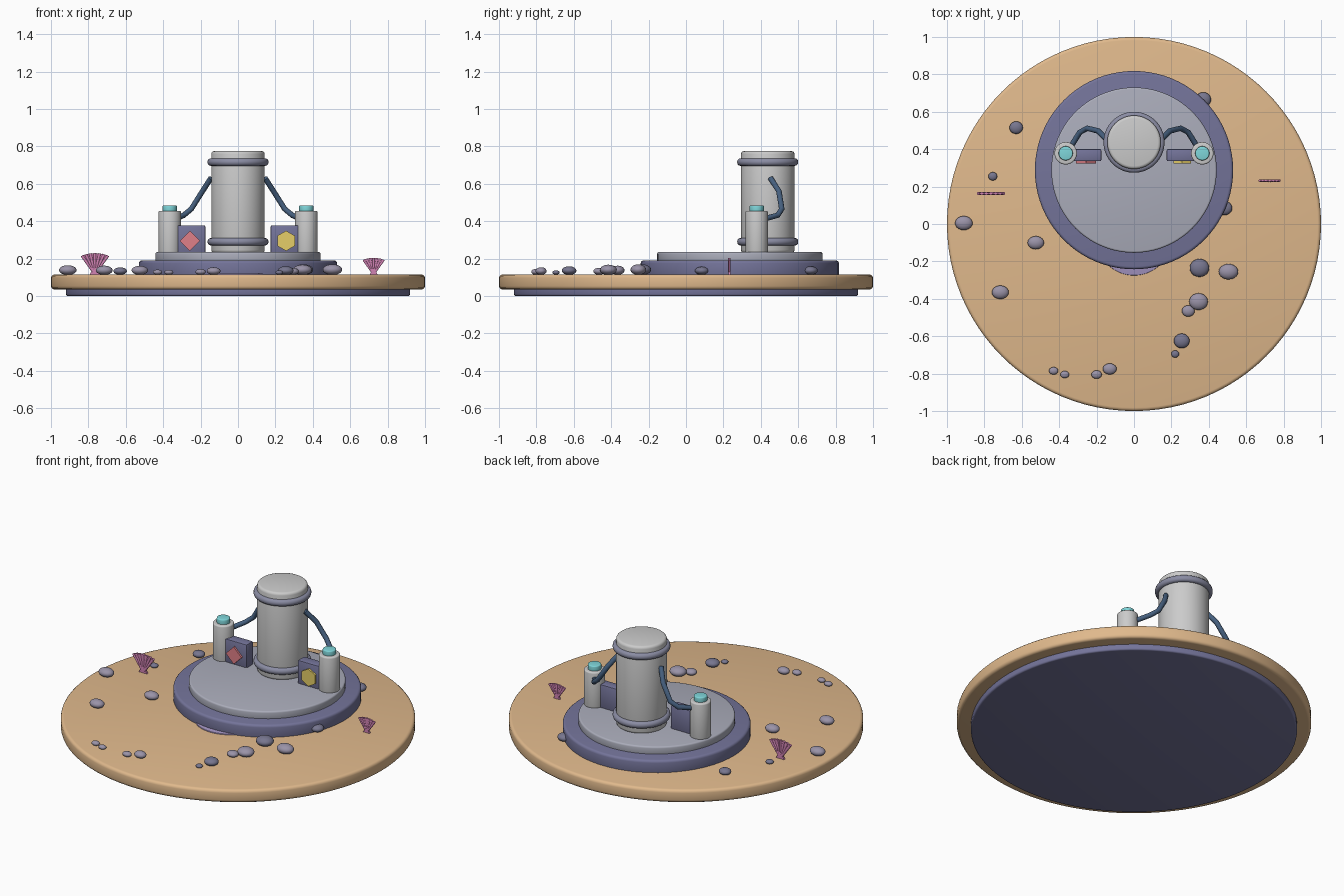
import bpy, bmesh, math
from mathutils import Vector

if "Cube" in bpy.data.objects:
    bpy.data.objects.remove(bpy.data.objects["Cube"])


def mat(name, hexa):
    def lin(v):
        return v / 12.92 if v < 0.04 else ((v + 0.055) / 1.055) ** 2.4
    m = bpy.data.materials.new(name)
    m.diffuse_color = [lin(int(hexa[i:i + 2], 16) / 255) for i in (0, 2, 4)] + [1]
    m.use_nodes = True
    m.node_tree.nodes["Principled BSDF"].inputs["Base Color"].default_value = m.diffuse_color
    return m


SAND = mat("sand", "E0B98C")
SLATE = mat("slate", "74749A")
STONE = mat("pale_stone", "ABADBB")
BAND = mat("band", "8A8CA3")
TEAL = mat("teal", "7FD6DA")
PIPE = mat("pipe_blue", "46607F")
CORAL = mat("coral", "E08088")
YELLOW = mat("yellow", "E6CE68")
PINK = mat("pink", "D283B4")
LILAC = mat("lilac", "A596C4")
PEB_A = mat("pebble_dark", "77768F")
PEB_B = mat("pebble_light", "9A93A8")


def finish(name, bm, material=None, loc=(0, 0, 0), smooth=True):
    bmesh.ops.recalc_face_normals(bm, faces=bm.faces)
    me = bpy.data.meshes.new(name)
    bm.to_mesh(me)
    bm.free()
    ob = bpy.data.objects.new(name, me)
    bpy.context.collection.objects.link(ob)
    ob.location = loc
    if material:
        me.materials.append(material)
    if smooth:
        bpy.ops.object.select_all(action='DESELECT')
        ob.select_set(True)
        bpy.context.view_layer.objects.active = ob
        bpy.ops.object.shade_smooth_by_angle(angle=math.radians(35))
    return ob


def disc(name, r, z0, z1, xy, material=None, bevel=0.01, n=64):
    """Upright cylinder with rounded rims."""
    bm = bmesh.new()
    bmesh.ops.create_cone(bm, cap_ends=True, segments=n, radius1=r, radius2=r, depth=z1 - z0)
    if bevel:
        rims = [e for e in bm.edges if abs(e.verts[0].co.z - e.verts[1].co.z) < 1e-5]
        bmesh.ops.bevel(bm, geom=rims, offset=bevel, segments=3, profile=0.5, affect='EDGES')
    return finish(name, bm, material, (xy[0], xy[1], (z0 + z1) / 2))


def slab(name, pts, depth, material, loc):
    """Outline in the xz plane, extruded along y and centred."""
    bm = bmesh.new()
    f = bm.faces.new([bm.verts.new((x, -depth / 2, z)) for x, z in pts])
    ext = bmesh.ops.extrude_face_region(bm, geom=[f])['geom']
    bmesh.ops.translate(bm, vec=(0, depth, 0), verts=[v for v in ext if isinstance(v, bmesh.types.BMVert)])
    return finish(name, bm, material, loc, smooth=False)


def tube(name, pts, r, material):
    cu = bpy.data.curves.new(name, 'CURVE')
    cu.dimensions = '3D'
    cu.bevel_depth = r
    cu.bevel_resolution = 3
    cu.use_fill_caps = True
    sp = cu.splines.new('POLY')
    sp.points.add(len(pts) - 1)
    for p, co in zip(sp.points, pts):
        p.co = (*co, 1)
    ob = bpy.data.objects.new(name, cu)
    bpy.context.collection.objects.link(ob)
    cu.materials.append(material)


# Round island base
disc("base_underside", 0.92, 0.0, 0.05, (0, 0), SLATE, 0.01, 96)
disc("sand_disc", 1.0, 0.035, 0.115, (0, 0), SAND, 0.018, 96)

# Stepped plinth and low front step
P = (0, 0.288)
disc("plinth_lower", 0.53, 0.10, 0.19, P, SLATE, 0.015, 80)
disc("plinth_upper", 0.442, 0.18, 0.235, P, STONE, 0.01, 80)
disc("front_step", 0.2, 0.09, 0.121, (0, -0.075), LILAC, 0.003)

# Central column with two bands
C = (0, 0.437)
disc("column", 0.143, 0.23, 0.775, C, None, 0.016)
for i, z in enumerate((0.29, 0.716)):
    disc(f"column_band_{i}", 0.163, z - 0.02, z + 0.02, C, BAND, 0.0175)

# Side posts, panels, emblems and pipes
for side, s in (("left", -1), ("right", 1)):
    disc(f"post_{side}", 0.06, 0.23, 0.455, (s * 0.365, 0.378), None, 0.008, 40)
    disc(f"post_light_{side}", 0.038, 0.445, 0.485, (s * 0.365, 0.378), TEAL, 0.006, 32)
    bm = bmesh.new()
    bmesh.ops.create_cube(bm, size=1)
    bmesh.ops.scale(bm, vec=(0.15, 0.065, 0.15), verts=bm.verts)
    bmesh.ops.bevel(bm, geom=bm.edges[:], offset=0.007, segments=2, profile=0.5, affect='EDGES')
    finish(f"panel_{side}", bm, SLATE, (s * 0.25, 0.368, 0.303))
    n = 4 if s < 0 else 6
    pts = [(0.054 * math.sin(k * math.tau / n), 0.054 * math.cos(k * math.tau / n)) for k in range(n)]
    slab(f"emblem_{side}", pts, 0.02, CORAL if s < 0 else YELLOW, (s * 0.257, 0.334, 0.295))
    path = [(0.145, 0.452, 0.63), (0.19, 0.497, 0.56), (0.25, 0.512, 0.465),
            (0.29, 0.49, 0.432), (0.34, 0.41, 0.41)]
    tube(f"pipe_{side}", [(s * x, y, z) for x, y, z in path], 0.015, PIPE)

# Ribbed fan shells standing in the sand
for name, x, y, k in (("left", -0.765, 0.163, 1.0), ("right", 0.725, 0.232, 0.78)):
    loc = (x, y, 0.115)
    angs = [math.radians(a) for a in range(-42, 43, 14)]
    tips = [(0.118 * k * math.sin(a) * 0.88, 0.012 * k + 0.102 * k * math.cos(a * 0.7)) for a in angs]
    fan = [(-0.013 * k, 0.012 * k)] + tips + [(0.013 * k, 0.012 * k)]
    slab(f"shell_fan_{name}", fan, 0.008, PINK, loc)
    slab(f"shell_foot_{name}", [(-0.03 * k, -0.005), (-0.012 * k, 0.03 * k),
                                (0.012 * k, 0.03 * k), (0.03 * k, -0.005)], 0.012, PINK, loc)
    for i, (tx, tz) in enumerate(tips):
        tube(f"shell_rib_{name}_{i}", [Vector(loc) + Vector((tx * 0.12, 0, 0.015 * k)),
             Vector(loc) + Vector((tx, 0, tz))], 0.008 * k, PINK)

# Scattered pebbles: x, y, radius, dark flag
pebbles = [(-.63, .515, .036, 1), (-.755, .255, .024, 1), (-.91, .005, .047, 0), (-.525, -.1, .044, 0),
           (-.715, -.365, .045, 0), (-.43, -.785, .025, 0), (-.37, -.805, .024, 0), (-.2, -.805, .028, 0),
           (-.13, -.775, .037, 0), (.35, -.235, .052, 1), (.505, -.255, .052, 0), (.345, -.415, .05, 0),
           (.29, -.465, .034, 0), (.255, -.625, .042, 1), (.22, -.695, .021, 1), (.37, .665, .042, 1),
           (.485, .085, .04, 1)]
for i, (x, y, r, dark) in enumerate(pebbles):
    bm = bmesh.new()
    bmesh.ops.create_uvsphere(bm, u_segments=20, v_segments=12, radius=r)
    bmesh.ops.scale(bm, vec=(1, 0.93 if dark else 0.8 if x < 0 or x > 0.4 else 0.9, 0.55), verts=bm.verts)
    finish(f"pebble_{i}", bm, PEB_A if dark else PEB_B, (x, y, 0.115 + 0.5 * r))
